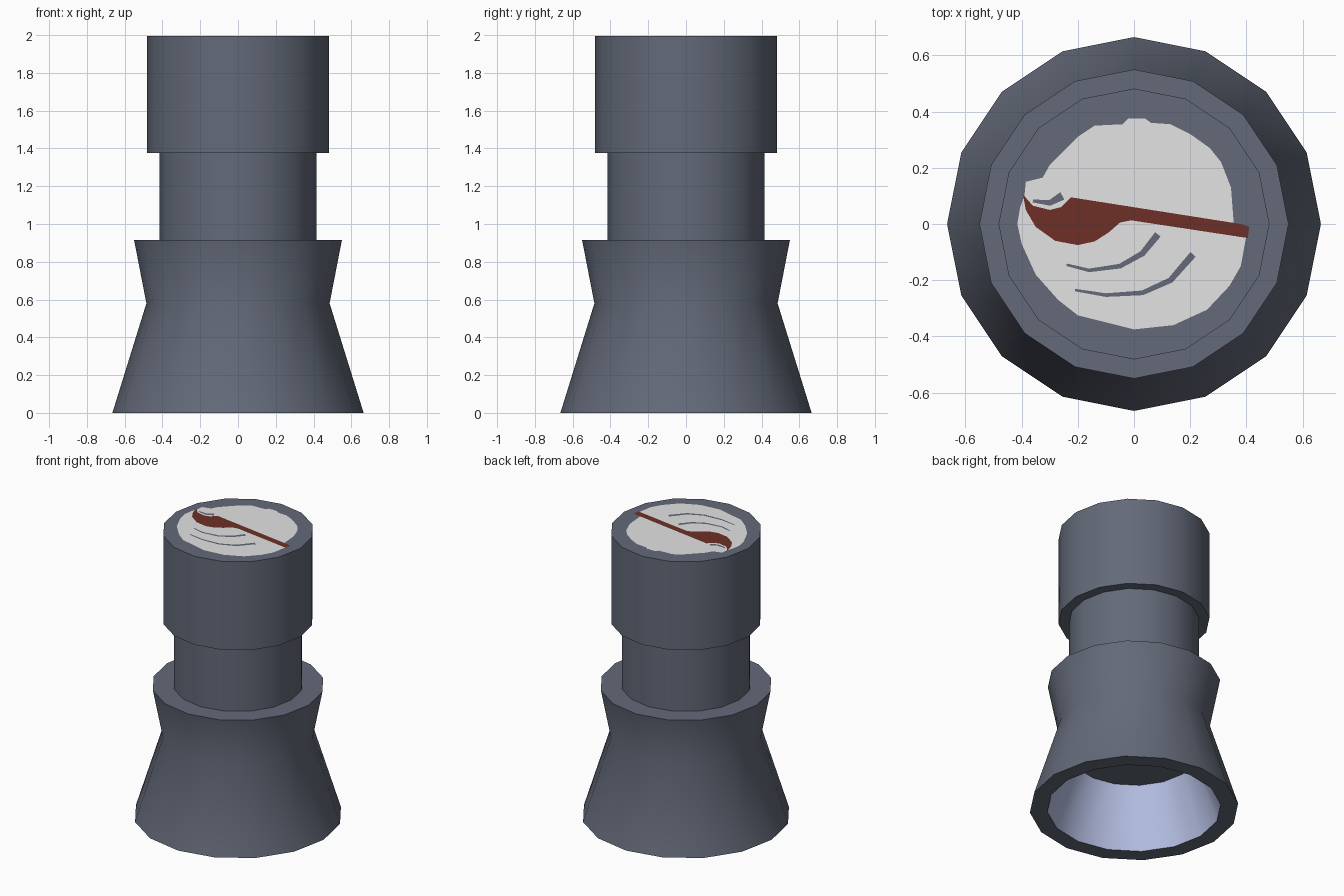
import bpy, bmesh, math
from mathutils import Vector

if "Cube" in bpy.data.objects:
    bpy.data.objects.remove(bpy.data.objects["Cube"])

SIDES = 16


def material(name, rgb):
    m = bpy.data.materials.new(name)
    m.diffuse_color = (*rgb, 1)
    m.use_nodes = True
    m.node_tree.nodes["Principled BSDF"].inputs["Base Color"].default_value = m.diffuse_color
    return m


slate = material("slate_grey", (0.125, 0.143, 0.19))
pale_blue = material("pale_blue", (0.50, 0.56, 0.83))
white = material("off_white", (0.77, 0.77, 0.77))
red = material("dark_red", (0.155, 0.030, 0.019))


def finish(name, bm, mats, smooth=False):
    me = bpy.data.meshes.new(name)
    bm.to_mesh(me)
    bm.free()
    for m in mats:
        me.materials.append(m)
    ob = bpy.data.objects.new(name, me)
    bpy.context.collection.objects.link(ob)
    if smooth:
        bpy.ops.object.select_all(action='DESELECT')
        ob.select_set(True)
        bpy.context.view_layer.objects.active = ob
        bpy.ops.object.shade_smooth_by_angle(angle=math.radians(30))
    return ob


def lathe(name, profile, mats, inner=()):
    """Turn a closed (radius, z) profile, listed bottom to top outside, into a solid.
    Zero-radius ends become flat caps; segments in `inner` use material 1."""
    bm = bmesh.new()
    rings = []
    for r, z in profile:
        rings.append([bm.verts.new((r * math.cos(2 * math.pi * i / SIDES),
                                    r * math.sin(2 * math.pi * i / SIDES), z))
                      for i in range(SIDES)])
    for s, (a, b) in enumerate(zip(rings, rings[1:])):
        for i in range(SIDES):
            j = (i + 1) % SIDES
            f = bm.faces.new((a[i], a[j], b[j], b[i]))
            f.material_index = 1 if s in inner else 0
    bm.faces.new(rings[0][::-1])
    bm.faces.new(rings[-1])
    return finish(name, bm, mats, True)


# flared hollow base with collar: recess disc, recess wall, rim, outer cone, collar, collar top
lathe("flared_base",
      [(0.405, 0.40), (0.553, 0.0), (0.665, 0.0), (0.485, 0.58), (0.55, 0.915)],
      [slate, pale_blue], inner=(0,))
# neck
lathe("neck", [(0.415, 0.915), (0.415, 1.375)], [slate])
# wide head
lathe("head", [(0.482, 1.375), (0.482, 1.996)], [slate])


def plate(name, pts, z, mat):
    """Flat painted shape facing up."""
    bm = bmesh.new()
    f = bm.faces.new([bm.verts.new((x, y, z)) for x, y in pts])
    f.normal_update()
    if f.normal.z < 0:
        f.normal_flip()
    bmesh.ops.triangulate(bm, faces=[f])
    return finish(name, bm, [mat])


def stroke(name, pts, z, width, mat):
    """Tapered painted stroke following a path."""
    p = [Vector(q) for q in pts]
    n = len(p)
    left, right = [], []
    for i in range(n):
        d = (p[min(i + 1, n - 1)] - p[max(i - 1, 0)]).normalized()
        side = Vector((-d.y, d.x)) * width * (0.35 + 0.65 * i / (n - 1)) / 2
        left.append(p[i] + side)
        right.append(p[i] - side)
    return plate(name, left + right[::-1], z, mat)


# worn white paint patch on the top
plate("white_top_patch", [
    (-0.39, 0.10), (-0.385, 0.15), (-0.325, 0.165), (-0.30, 0.21), (-0.20, 0.31),
    (-0.14, 0.35), (-0.04, 0.355), (-0.02, 0.375), (0.04, 0.375), (0.06, 0.36),
    (0.13, 0.355), (0.20, 0.32), (0.27, 0.27), (0.31, 0.22), (0.345, 0.13),
    (0.355, 0.0), (0.40, -0.04), (0.38, -0.15), (0.34, -0.22), (0.26, -0.305),
    (0.14, -0.36), (0.0, -0.375), (-0.10, -0.35), (-0.20, -0.325), (-0.27, -0.27),
    (-0.35, -0.18), (-0.40, -0.07), (-0.415, 0.0), (-0.405, 0.06)], 1.998, white)

# red painted shape: curved bowl with a long straight stem
plate("red_painted_shape", [
    (-0.395, 0.105), (-0.36, 0.065), (-0.30, 0.05), (-0.26, 0.06), (-0.225, 0.095),
    (0.38, 0.0), (0.41, -0.01), (0.405, -0.05), (-0.01, 0.013), (-0.05, 0.005),
    (-0.09, -0.03), (-0.14, -0.062), (-0.20, -0.075), (-0.28, -0.06),
    (-0.35, -0.01), (-0.385, 0.05)], 2.0, red)

# grey curved strokes
stroke("upper_wave", [(-0.24, -0.145), (-0.16, -0.165), (-0.05, -0.15),
                      (0.03, -0.105), (0.085, -0.037)], 2.0, 0.025, slate)
stroke("lower_wave", [(-0.21, -0.235), (-0.10, -0.253), (0.03, -0.245),
                      (0.13, -0.20), (0.21, -0.108)], 2.0, 0.025, slate)
stroke("small_wave", [(-0.36, 0.082), (-0.30, 0.075), (-0.255, 0.10)], 2.0, 0.03, slate)
